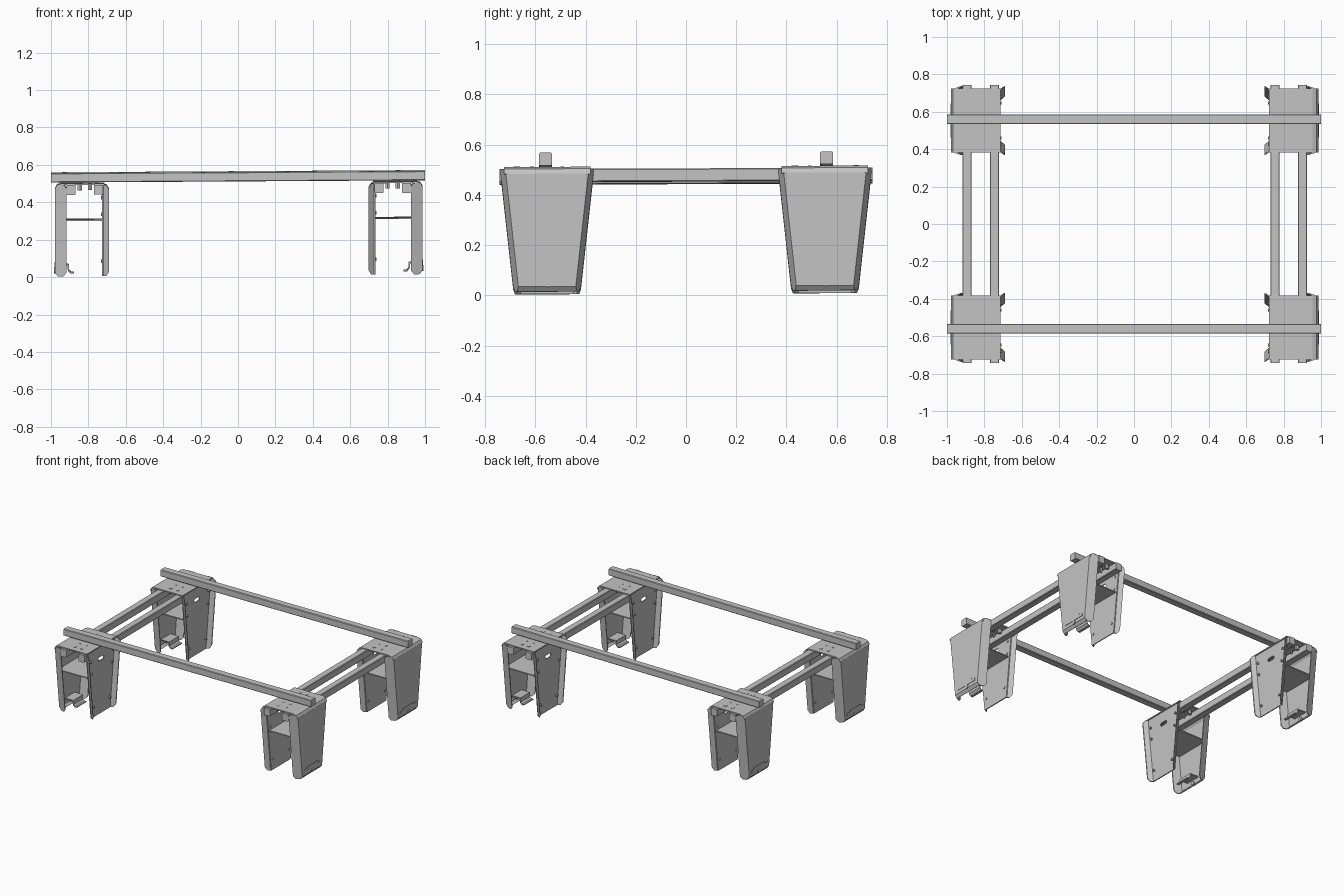
import bpy, bmesh, math
from mathutils import Vector, Matrix

if "Cube" in bpy.data.objects:
    bpy.data.objects.remove(bpy.data.objects["Cube"], do_unlink=True)

metal = bpy.data.materials.new("galvanised_grey")
metal.use_nodes = True
GREY = (0.55, 0.55, 0.55, 1)
metal.diffuse_color = GREY
metal.node_tree.nodes["Principled BSDF"].inputs["Base Color"].default_value = GREY

SHIFT, BASE = 0.004, 0.012
LEG_Y = 0.553
THICK = 0.007


def finish(name, bm):
    # The whole frame sits on slightly uneven ground
    for v in bm.verts:
        v.co.z += 0.006 * v.co.x + 0.004 * v.co.y
    bmesh.ops.recalc_face_normals(bm, faces=bm.faces)
    mesh = bpy.data.meshes.new(name)
    bm.to_mesh(mesh)
    bm.free()
    mesh.materials.append(metal)
    ob = bpy.data.objects.new(name, mesh)
    bpy.context.collection.objects.link(ob)


def add_sheet(bm, pts, vec):
    # Solid sheet: outline swept along a vector
    vec = Vector(vec)
    near = [bm.verts.new(p) for p in pts]
    far = [bm.verts.new(p + vec) for p in pts]
    bm.faces.new(near)
    bm.faces.new(far[::-1])
    for i in range(len(pts)):
        bm.faces.new((near[i - 1], near[i], far[i], far[i - 1]))


def add_peg(bm, loc, axis, radius, height, sides=6):
    turn = Vector((0, 0, 1)).rotation_difference(Vector(axis)).to_matrix().to_4x4()
    bmesh.ops.create_cone(bm, cap_ends=True, segments=sides, radius1=radius,
                          radius2=radius, depth=height,
                          matrix=Matrix.Translation(loc) @ turn)


def bar(name, lo, hi):
    bm = bmesh.new()
    lo, hi = Vector(lo), Vector(hi)
    size = Matrix.Diagonal((*(hi - lo), 1))
    bmesh.ops.create_cube(bm, size=1, matrix=Matrix.Translation((lo + hi) / 2) @ size)
    ends = [e for e in bm.edges
            if (e.verts[0].co - e.verts[1].co).length > 1]
    bmesh.ops.bevel(bm, geom=ends, offset=0.004, segments=1, affect='EDGES')
    finish(name, bm)


def leg(label, sx, sy):
    def at(x, y, z):
        return Vector((sx * x + SHIFT, sy * LEG_Y + y, z))

    def taper(x, t, u, side):
        # Point on the tapered plate (u = 0) or its splayed flange (u = 1)
        return at(x, side * (0.112 + 0.054 * t + 0.021 * u), BASE + 0.488 * t)

    def add_flanges(bm, root, free, rim):
        for side in (-1, 1):
            pts = [taper(root + u * (free - root), t, u, side) for t, u in rim]
            add_sheet(bm, pts, (0, -side * THICK, 0))

    # Outer plate: tray with its flanges turned in towards the rails
    bm = bmesh.new()
    root = 0.983
    add_sheet(bm, [taper(root, t, 0, s) for t, s in
                   ((0.04, -1), (0.04, 1), (0.96, 1), (0.96, -1))], (-sx * THICK, 0, 0))
    add_flanges(bm, root, 0.922, [(0.04, 0), (0, 0.35), (0, 0.75), (0.04, 1),
                                  (0.97, 1), (1, 0.8), (1, 0.4), (0.96, 0)])
    lip = [(root, 0.032), (0.967, 0.012), (0.96, 0.016), (root - THICK, 0.034)]
    add_sheet(bm, [at(x, -0.114, z) for x, z in lip], (0, 0.228, 0))
    finish(f"{label}_outer_plate", bm)

    # Inner plate: two halves around an oblong slot, flanges turned away
    bm = bmesh.new()
    root = 0.724
    for side in (-1, 1):
        half = [at(root, 0, BASE), taper(root, 0, 0, side),
                taper(root, 1, 0, side), at(root, 0, 0.5)]
        for i in range(7):
            a = math.pi * (0.5 - i / 6)
            if i == 0:
                half.append(at(root, 0, 0.423))
            half.append(at(root, side * (0.02 + 0.013 * math.cos(a)),
                           0.41 + 0.013 * math.sin(a)))
        half.append(at(root, 0, 0.397))
        add_sheet(bm, half, (sx * THICK, 0, 0))
        # Bolts along the slanted edges
        for z in (0.09, 0.34, 0.43):
            add_peg(bm, at(root, side * (0.085 + 0.1 * z), z), (1, 0, 0), 0.008, 0.024)
    add_flanges(bm, root, 0.695, [(0, 0), (1, 0), (1, 0.55), (0.955, 1),
                                  (0.045, 1), (0, 0.55)])
    finish(f"{label}_inner_plate", bm)

    # Top cap rolled over into the outer plate
    bm = bmesh.new()
    roll = [(0.718, 0.5), (0.718, 0.508), (0.95, 0.508), (0.972, 0.5), (0.983, 0.479),
            (0.976, 0.478), (0.966, 0.494), (0.948, 0.5)]
    add_sheet(bm, [at(x, -0.172, z) for x, z in roll], (0, 0.344, 0))
    for x in (0.795, 0.85):
        for y in (-0.12, -0.06, 0.06, 0.12):
            r = 0.013 if abs(y) > 0.1 else 0.007
            add_peg(bm, at(x, y, 0.491), (0, 0, 1), r, 0.038)
    finish(f"{label}_top_cap", bm)

    # Shelf tying the two plates together
    bm = bmesh.new()
    add_sheet(bm, [at(x, y, 0.308) for x, y in
                   ((0.724, -0.135), (0.978, -0.135), (0.978, 0.135), (0.724, 0.135))],
              (0, 0, THICK))
    finish(f"{label}_shelf", bm)

    # Bent foot clip, its backing tab and the fixing bolt
    bm = bmesh.new()
    clip = [(0.978, 0.075), (0.909, 0.075), (0.907, 0.045), (0.896, 0.034), (0.882, 0.034),
            (0.882, 0.027), (0.9, 0.027), (0.914, 0.042), (0.916, 0.068), (0.978, 0.068)]
    add_sheet(bm, [at(x, -0.055, z) for x, z in clip], (0, 0.11, 0))
    tab = [(-0.09, 0.055), (-0.09, 0.075), (-0.06, 0.075), (-0.06, 0.085),
           (0.06, 0.085), (0.06, 0.075), (0.09, 0.075), (0.09, 0.055)]
    add_sheet(bm, [at(0.981, y, z) for y, z in tab], (sx * 0.005, 0, 0))
    add_peg(bm, at(0.978, 0.005, 0.042), (1, 0, 0), 0.014, 0.02, 10)
    finish(f"{label}_foot_clip", bm)


for sy, depth in ((-1, "front"), (1, "rear")):
    for sx, hand in ((-1, "right"), (1, "left")):
        leg(f"{depth}_{hand}", sx, sy)
    # Cross bars resting on the caps
    y = sy * 0.56
    bar(f"{depth}_cross_bar", (-1, y - 0.026, 0.514), (1, y + 0.026, 0.564))

# Paired side rails running through the legs
for sx, hand in ((-1, "right"), (1, "left")):
    for x, place in ((0.75, "inner"), (0.897, "outer")):
        c = sx * x + SHIFT
        bar(f"{hand}_{place}_rail", (c - 0.025, -0.742, 0.448), (c + 0.025, 0.742, 0.5))
